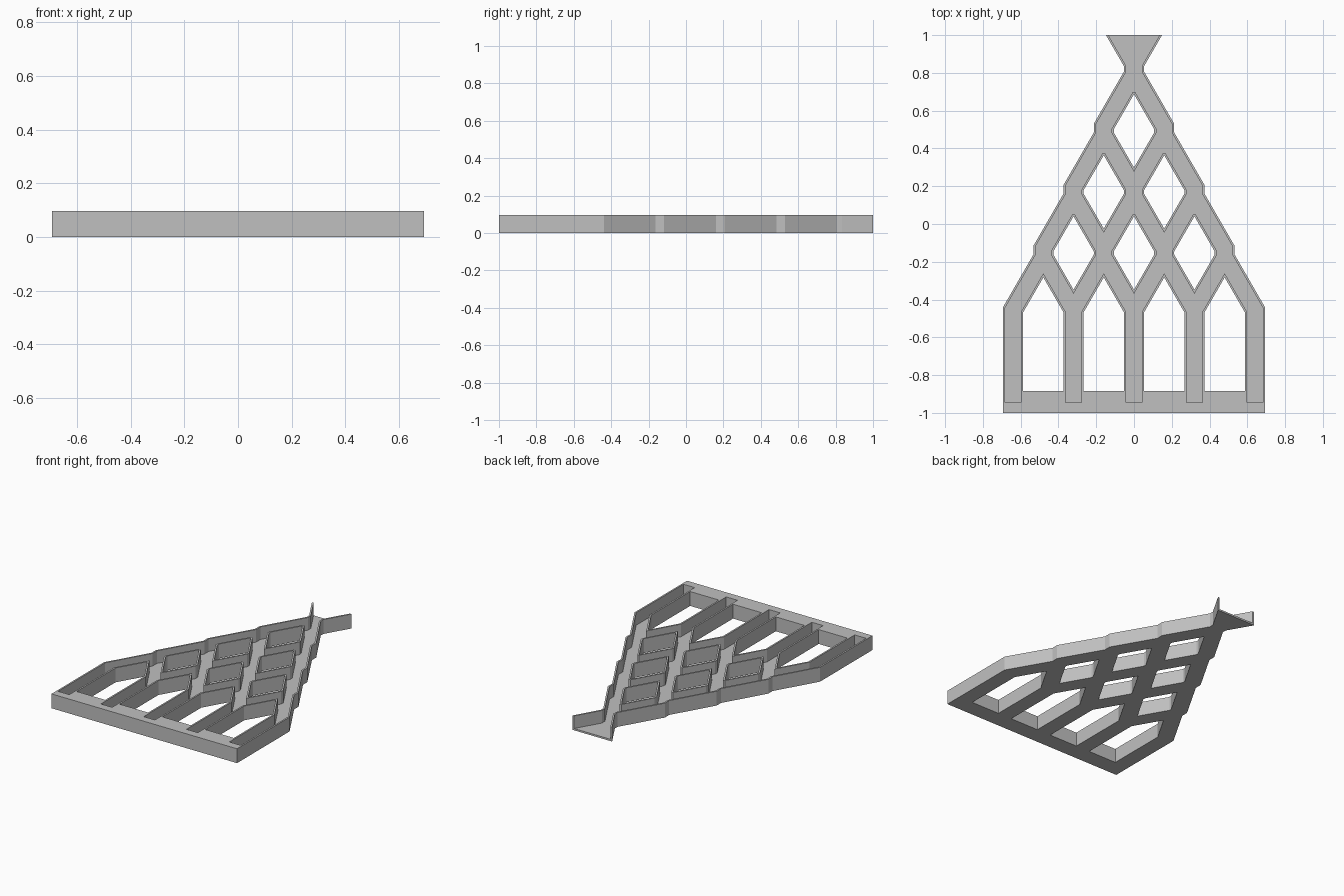
import bpy, bmesh, math

if "Cube" in bpy.data.objects:
    bpy.data.objects.remove(bpy.data.objects["Cube"])

HEIGHT, FLOOR = 0.097, 0.012
OUTER, INNER = 0.053, 0.042        # half widths of track with and without walls
STEP = 0.16                        # sideways step per row
SLOPE = math.sqrt(3)
BEND = math.tan(math.radians(15))  # mitre shift at each bend
ROWS = 4


def upper(k):
    """Upper bend of the track centre line in row k."""
    return 0.516 - (k - 1) * 0.3233


def lower(k):
    return upper(k) - 0.046


def side(h, top, bottom):
    """Right edge of the lattice, from the funnel mouth down to the bar."""
    s = h * BEND
    neck = 0.849 - s
    pts = [(h + (top - neck) / SLOPE, top), (h, neck), (h, lower(0) + s)]
    for k in range(1, ROWS):
        pts += [(k * STEP + h, upper(k) + s), (k * STEP + h, lower(k) + s)]
    x = ROWS * STEP + h
    return pts + [(x, upper(ROWS) + s), (x, bottom)]


def mirrored(pts):
    return [(-x, y) for x, y in reversed(pts)]


def centres(k):
    return [2 * STEP * ((k - 1) / 2 - i) for i in range(k)]


def arch(cx, k, h, blunt=0):
    """Pointed top of an opening, right to left."""
    a = STEP - h
    y = upper(k) - h * BEND
    tip = y + a * SLOPE
    peak = [(cx, tip)]
    if blunt:
        b = blunt / SLOPE
        peak = [(cx + b, tip - blunt), (cx - b, tip - blunt)]
    return [(cx + a, y)] + peak + [(cx - a, y)]


def diamond(cx, k, h, blunt=0):
    a = STEP - h
    y = lower(k) + h * BEND
    return arch(cx, k, h, blunt) + [(cx - a, y), (cx, y - a * SLOPE), (cx + a, y)]


def tall_opening(cx, h, bottom):
    a = STEP - h
    return [(cx + a, bottom)] + arch(cx, ROWS, h) + [(cx - a, bottom)]


def slab(name, loops, z0, z1):
    """Fill nested outlines and extrude them into a solid."""
    bm = bmesh.new()
    for loop in loops:
        vs = [bm.verts.new((x, y, z0)) for x, y in loop]
        for i, v in enumerate(vs):
            bm.edges.new((vs[i - 1], v))
    bmesh.ops.triangle_fill(bm, use_beauty=True, edges=bm.edges[:], normal=(0, 0, 1))
    new = bmesh.ops.extrude_face_region(bm, geom=bm.faces[:], use_keep_orig=True)
    moved = [g for g in new["geom"] if isinstance(g, bmesh.types.BMVert)]
    bmesh.ops.translate(bm, verts=moved, vec=(0, 0, z1 - z0))
    bmesh.ops.recalc_face_normals(bm, faces=bm.faces[:])
    mesh = bpy.data.meshes.new(name)
    bm.to_mesh(mesh)
    bm.free()
    obj = bpy.data.objects.new(name, mesh)
    bpy.context.collection.objects.link(obj)
    return obj


# Board: tapered outline with through openings
edge = side(OUTER, 1, -1)
openings = [diamond(c, k, OUTER) for k in range(1, ROWS) for c in centres(k)]
openings += [tall_opening(c, OUTER, -0.883) for c in centres(ROWS)]
board = slab("lattice_board", [edge + mirrored(edge)] + openings, 0, HEIGHT)

# Recessed track: cut from above, leaving thin walls and the floor
edge = side(INNER, 1.03, -0.946)
track = list(edge)
for c in centres(ROWS):
    track += tall_opening(c, INNER, -0.946)
track += mirrored(edge)
islands = [diamond(c, k, INNER, 0.011) for k in range(1, ROWS) for c in centres(k)]
cutter = slab("track_cutter", [track] + islands, FLOOR, HEIGHT + 0.05)
cutter.hide_render = True

cut = board.modifiers.new("track", 'BOOLEAN')
cut.operation = 'DIFFERENCE'
cut.solver = 'EXACT'
cut.object = cutter
bpy.context.view_layer.objects.active = board
bpy.ops.object.modifier_apply(modifier=cut.name)
bpy.data.objects.remove(cutter)

# Plain grey finish
grey = bpy.data.materials.new("plain_grey")
grey.use_nodes = True
colour = (0.53, 0.53, 0.53, 1)
grey.diffuse_color = colour
grey.node_tree.nodes["Principled BSDF"].inputs["Base Color"].default_value = colour
board.data.materials.clear()
board.data.materials.append(grey)
